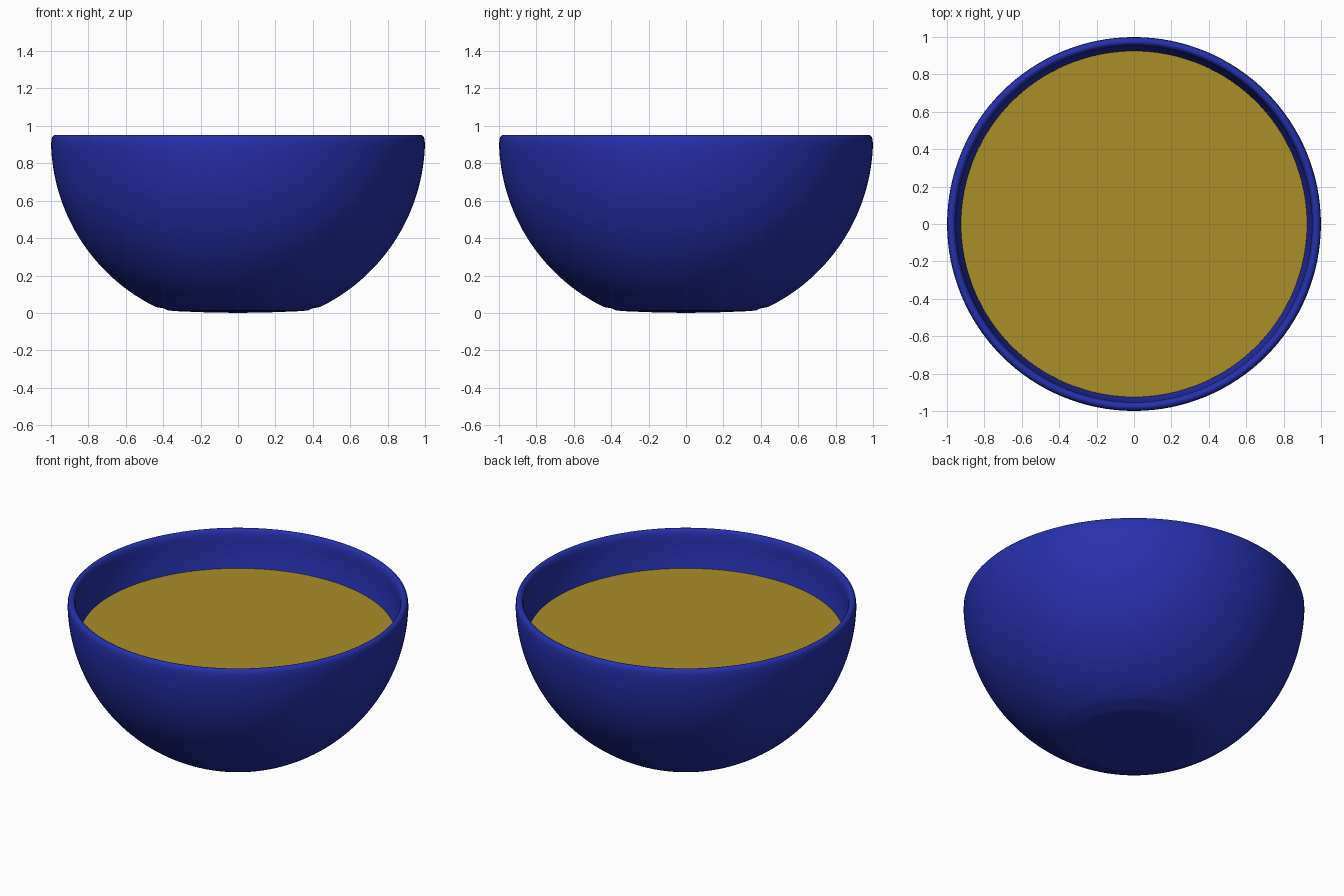
import bpy, bmesh, math

if "Cube" in bpy.data.objects:
    bpy.data.objects.remove(bpy.data.objects["Cube"])

SEGMENTS = 128
CENTRE_Z = 0.93          # centre of the spherical bowl shell


def material(name, rgb):
    mat = bpy.data.materials.new(name)
    mat.diffuse_color = (*rgb, 1.0)
    mat.use_nodes = True
    mat.node_tree.nodes["Principled BSDF"].inputs["Base Color"].default_value = mat.diffuse_color
    return mat


def lathe(name, profile, mat, angle=40):
    """Spin an (r, z) profile round the z axis; zero radii become poles."""
    bm = bmesh.new()
    verts = [bm.verts.new((r, 0, z)) for r, z in profile]
    edges = [bm.edges.new(pair) for pair in zip(verts, verts[1:])]
    bmesh.ops.spin(bm, geom=verts + edges, axis=(0, 0, 1), cent=(0, 0, 0),
                   angle=math.tau, steps=SEGMENTS, use_merge=True)
    bmesh.ops.remove_doubles(bm, verts=bm.verts, dist=1e-5)
    bmesh.ops.recalc_face_normals(bm, faces=bm.faces)
    mesh = bpy.data.meshes.new(name)
    bm.to_mesh(mesh)
    bm.free()
    mesh.materials.append(mat)
    obj = bpy.data.objects.new(name, mesh)
    bpy.context.collection.objects.link(obj)
    bpy.ops.object.select_all(action='DESELECT')
    obj.select_set(True)
    bpy.context.view_layer.objects.active = obj
    bpy.ops.object.shade_smooth_by_angle(angle=math.radians(angle))
    return obj


def arc(radius, start, end, steps):
    """Points on a sphere profile, angles in degrees below the equator."""
    angles = [math.radians(start + (end - start) * i / steps) for i in range(steps + 1)]
    return [(radius * math.cos(a), CENTRE_Z - radius * math.sin(a)) for a in angles]


blue = material("glazed blue", (0.019, 0.030, 0.413))
gold = material("soup gold", (0.40, 0.27, 0.021))

# Bowl: flattened foot, round outer wall, rolled rim, round inner wall
foot = [(0, 0.0), (0.2, 0.004), (0.34, 0.01), (0.375, 0.014), (0.395, 0.024)]
outer = arc(1.0, 64, 2, 32)
rim = [(0.998, 0.925), (0.994, 0.94), (0.985, 0.95), (0.974, 0.952),
       (0.964, 0.948), (0.957, 0.938)]
inner = arc(0.952, 1, 66, 32)
lathe("bowl", foot + outer + rim + inner + [(0, 0.06)], blue)

# Soup: flat surface with a shallow body hugging the inner wall
lathe("soup", [(0, 0.715), (0.925, 0.715), (0.905, 0.68), (0, 0.68)], gold)
